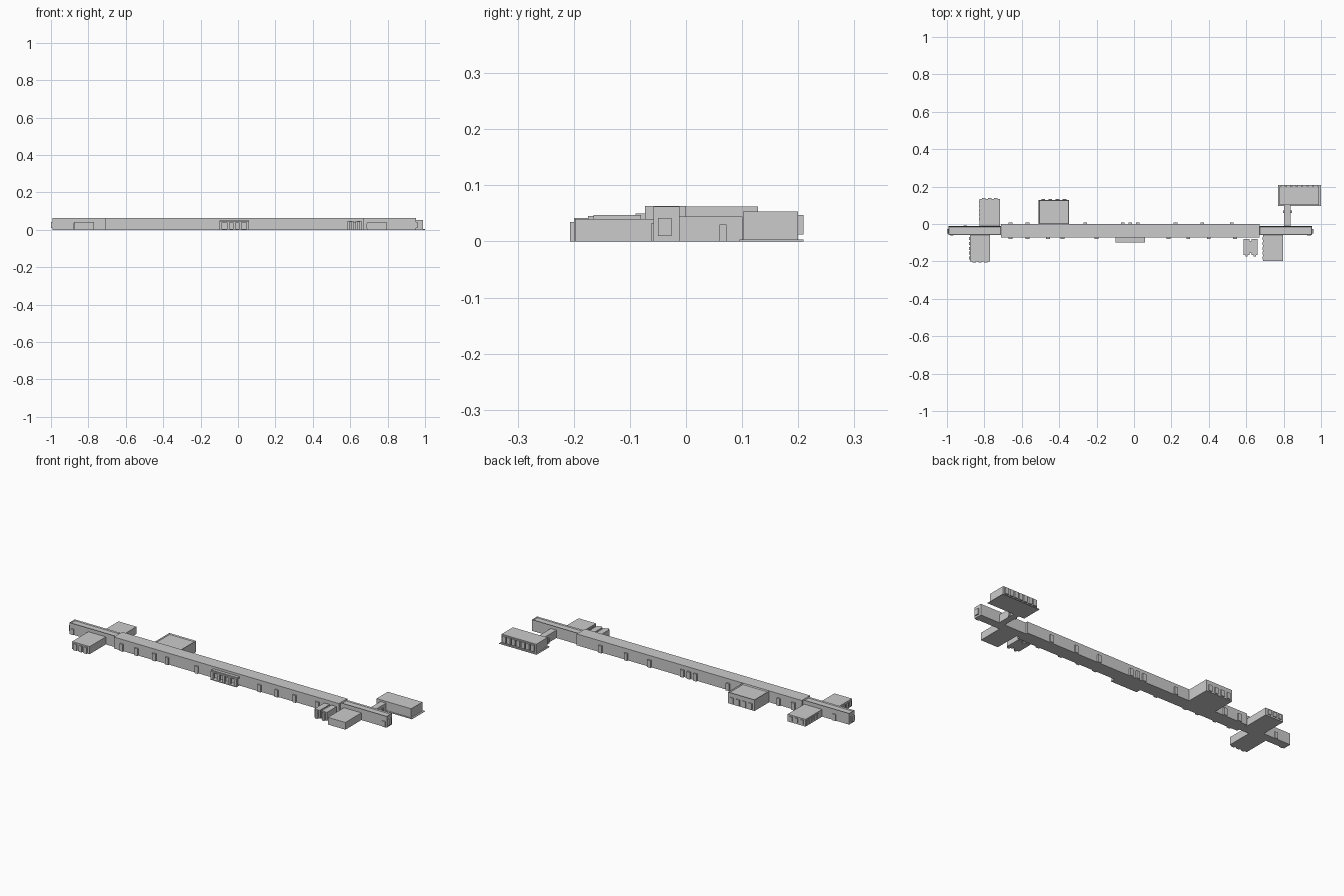
import bpy, bmesh


def add_boxes(name, boxes):
    """One object from boxes given as (x0, x1, y0, y1, z0, z1)."""
    bm = bmesh.new()
    for x0, x1, y0, y1, z0, z1 in boxes:
        verts = bmesh.ops.create_cube(bm, size=1)['verts']
        for v in verts:
            v.co.x = x1 if v.co.x > 0 else x0
            v.co.y = y1 if v.co.y > 0 else y0
            v.co.z = z1 if v.co.z > 0 else z0
    mesh = bpy.data.meshes.new(name)
    bm.to_mesh(mesh)
    bm.free()
    ob = bpy.data.objects.new(name, mesh)
    bpy.context.collection.objects.link(ob)
    return ob


def parapet_block(name, x0, x1, y0, y1, h, drop, t):
    """Block whose flat roof is sunk behind a raised rim."""
    ob = add_boxes(name, [(x0, x1, y0, y1, 0, h)])
    bm = bmesh.new()
    bm.from_mesh(ob.data)
    bm.normal_update()
    top = [f for f in bm.faces if f.normal.z > 0.9]
    bmesh.ops.inset_region(bm, faces=top, thickness=t)
    for v in top[0].verts:
        v.co.z -= drop
    bm.to_mesh(ob.data)
    bm.free()


def spread(a, b, n):
    return [a + (b - a) * (i + 0.5) / n for i in range(n)]


# long main hall
add_boxes("main_hall", [(-0.71, 0.67, -0.073, 0.0, 0, 0.063)])

# narrow end wings with sunk roofs and end doors
for side, x0, x1 in (("left", -0.992, -0.71), ("right", 0.67, 0.953)):
    parapet_block(side + "_wing", x0, x1, -0.058, -0.012, 0.062, 0.006, 0.004)
add_boxes("end_doors", [(-1.0, -0.99, -0.05, -0.026, 0.01, 0.042),
                        (0.952, 0.96, -0.05, -0.026, 0.01, 0.042)])
add_boxes("wing_doors", [(-0.985, -0.965, -0.062, -0.057, 0, 0.032),
                         (0.925, 0.945, -0.062, -0.057, 0, 0.032),
                         (-0.912, -0.892, -0.013, -0.007, 0, 0.035)])

# door bays along both long walls
front = (-0.66, -0.57, -0.46, -0.382, -0.2, 0.185, 0.29, 0.4, 0.54)
back = (-0.66, -0.57, -0.26, -0.06, -0.02, 0.02, 0.222, 0.365, 0.522)
add_boxes("front_door_bays", [(x - 0.01, x + 0.01, -0.081, -0.072, 0, 0.04) for x in front])
add_boxes("back_door_bays", [(x - 0.01, x + 0.01, -0.001, 0.009, 0, 0.04) for x in back])

# entrance porch: stepped roof, floor and pillars
add_boxes("porch_roof", [(-0.1, 0.06, -0.09, -0.073, 0.04, 0.05),
                         (-0.1, 0.06, -0.1, -0.09, 0.04, 0.046)])
add_boxes("porch_floor", [(-0.1, 0.06, -0.1, -0.073, 0, 0.004)])
add_boxes("porch_pillars", [(x - 0.007, x + 0.007, -0.098, -0.086, 0.004, 0.04)
                            for x in (-0.092, -0.053, -0.02, 0.013, 0.052)])

# pavilions joined to the wings
add_boxes("front_left_pavilion", [(-0.877, -0.77, -0.2, -0.057, 0, 0.042)])
add_boxes("back_left_pavilion", [(-0.826, -0.716, -0.013, 0.133, 0, 0.04)])
add_boxes("front_right_pavilion", [(0.69, 0.797, -0.198, -0.057, 0, 0.04)])

# small windows on the pavilions
wins = []
for y in spread(-0.195, -0.065, 5):
    wins.append((-0.881, -0.876, y - 0.008, y + 0.008, 0.008, 0.033))
    wins.append((0.686, 0.691, y - 0.008, y + 0.008, 0.008, 0.033))
for y in spread(0.015, 0.13, 5):
    wins.append((-0.829, -0.825, y - 0.008, y + 0.008, 0.008, 0.033))
for x in spread(-0.87, -0.777, 3):
    wins.append((x - 0.009, x + 0.009, -0.207, -0.199, 0, 0.035))
for x in spread(-0.82, -0.722, 3):
    wins.append((x - 0.009, x + 0.009, 0.132, 0.138, 0.008, 0.033))
add_boxes("pavilion_windows", wins)

# tall rear block with rim, and its windows
parapet_block("rear_block", -0.51, -0.347, -0.001, 0.128, 0.062, 0.006, 0.005)
add_boxes("rear_block_windows", [(x - 0.01, x + 0.01, 0.127, 0.133, 0.005, 0.038)
                                 for x in spread(-0.505, -0.352, 4)])

# detached twin shed with ribs
add_boxes("twin_shed", [(0.585, 0.618, -0.165, -0.08, 0, 0.047),
                        (0.628, 0.661, -0.165, -0.08, 0, 0.047),
                        (0.617, 0.629, -0.155, -0.09, 0, 0.042)])
add_boxes("shed_ribs", [(x - 0.006, x + 0.006, -0.175, -0.164, 0, 0.045)
                        for x in (0.602, 0.645)])

# link corridor and far hall
add_boxes("link_corridor", [(0.803, 0.837, -0.013, 0.101, 0, 0.044),
                            (0.796, 0.844, 0.06, 0.072, 0, 0.03)])
add_boxes("far_hall", [(0.778, 0.99, 0.102, 0.2, 0, 0.053)])
add_boxes("far_hall_base", [(0.77, 1.0, 0.095, 0.209, 0, 0.003)])
add_boxes("far_hall_bays", [(x - 0.011, x + 0.011, 0.199, 0.209, 0.012, 0.047)
                            for x in spread(0.782, 0.986, 7)])
